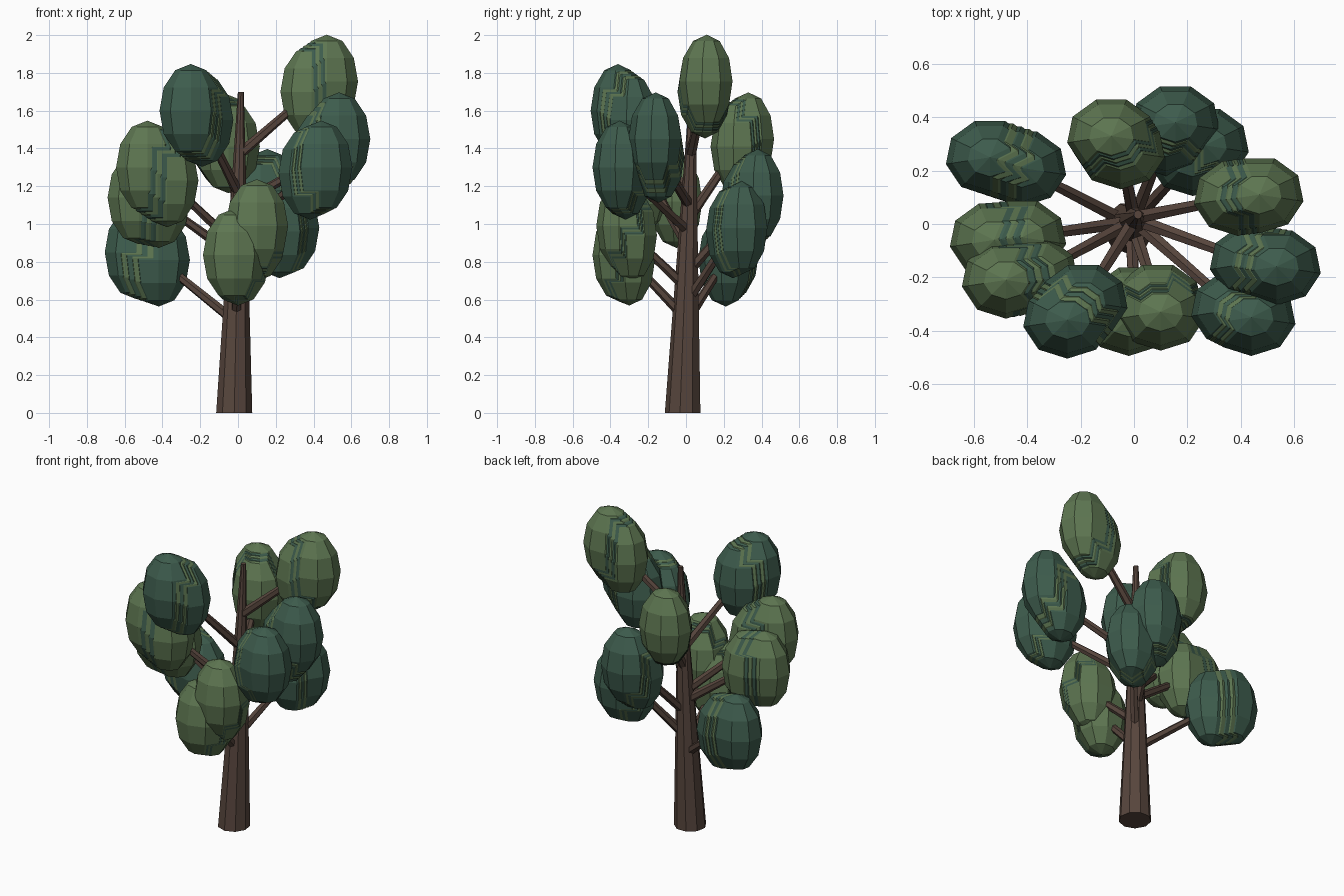
import bpy, bmesh
from math import pi
from mathutils import Vector, Matrix

cube = bpy.data.objects.get("Cube")
if cube:
    bpy.data.objects.remove(cube)


def material(name, rgb):
    m = bpy.data.materials.new(name)
    m.use_nodes = True
    colour = (*rgb, 1)
    m.diffuse_color = colour
    m.node_tree.nodes["Principled BSDF"].inputs["Base Color"].default_value = colour
    return m


BARK = material("bark_brown", (0.095, 0.06, 0.046))
LIGHT = material("leaf_olive_green", (0.11, 0.18, 0.082))
DARK = material("leaf_deep_green", (0.047, 0.107, 0.074))


def finish(bm, name, mats):
    mesh = bpy.data.meshes.new(name)
    bm.to_mesh(mesh)
    bm.free()
    for m in mats:
        mesh.materials.append(m)
    obj = bpy.data.objects.new(name, mesh)
    bpy.context.collection.objects.link(obj)


def limb(name, start, end, r1, r2, sides):
    """Tapered straight limb, kept horizontal at its ends if nearly upright."""
    start, end = Vector(start), Vector(end)
    axis = end - start
    bm = bmesh.new()
    bmesh.ops.create_cone(bm, cap_ends=True, segments=sides, radius1=r1,
                          radius2=r2, depth=1)
    if axis.z > 1.5:
        for v in bm.verts:
            flat = Vector((v.co.x, -v.co.y, 0))
            v.co = start + axis * (v.co.z + 0.5) + flat
        bmesh.ops.reverse_faces(bm, faces=bm.faces)
    else:
        turn = axis.to_track_quat('Z', 'Y').to_matrix().to_4x4()
        place = Matrix.Translation((start + end) / 2) @ turn
        bm.transform(place @ Matrix.Diagonal((1, 1, axis.length, 1)))
    finish(bm, name, [BARK])


def foliage(name, outer, inner, main, other, count=5):
    """Row of overlapping faceted ovals that alternate in colour."""
    bm = bmesh.new()
    for i in range(count):
        place = (Matrix.Translation(Vector(outer).lerp(Vector(inner), i / (count - 1)))
                 @ Matrix.Rotation(pi, 4, 'Z')
                 @ Matrix.Diagonal((0.168, 0.145, 0.247, 1)))
        before = set(bm.faces)
        bmesh.ops.create_uvsphere(bm, u_segments=9, v_segments=6, radius=1, matrix=place)
        for f in set(bm.faces) - before:
            f.material_index = i % 2
    finish(bm, name, [main, other])


# Trunk
BASE, TIP = Vector((-0.02, -0.015, 0)), Vector((0.015, 0.035, 1.7))
limb("trunk", BASE, TIP, 0.097, 0.016, 9)

# Branch root height, outer leaf centre, inner leaf centre, leaf colour
L, D = (LIGHT, DARK), (DARK, LIGHT)
BOUGHS = [
    (0.48, (-0.54, 0.25, 0.85), (-0.42, 0.21, 0.81), D),
    (0.50, (-0.02, -0.35, 0.835), (0.0, -0.3, 0.815), L),
    (0.58, (0.265, 0.295, 0.98), (0.22, 0.25, 0.96), D),
    (0.66, (0.10, -0.33, 0.99), (0.09, -0.29, 0.94), L),
    (0.74, (0.155, 0.38, 1.15), (0.12, 0.325, 1.10), D),
    (0.82, (-0.525, -0.06, 1.14), (-0.42, -0.05, 1.12), L),
    (0.88, (-0.48, -0.21, 1.30), (-0.375, -0.19, 1.23), L),
    (0.96, (0.44, -0.35, 1.30), (0.38, -0.32, 1.27), D),
    (1.03, (-0.085, 0.33, 1.45), (-0.05, 0.275, 1.41), L),
    (1.10, (0.535, -0.16, 1.45), (0.45, -0.145, 1.36), D),
    (1.16, (-0.25, -0.36, 1.60), (-0.19, -0.29, 1.55), D),
    (1.37, (0.47, 0.11, 1.755), (0.39, 0.10, 1.70), L),
]
for n, (height, outer, inner, (main, other)) in enumerate(BOUGHS, 1):
    root = BASE.lerp(TIP, height / TIP.z)
    limb(f"branch_{n}", root, inner, 0.028, 0.02, 6)
    foliage(f"foliage_{n}", outer, inner, main, other)
